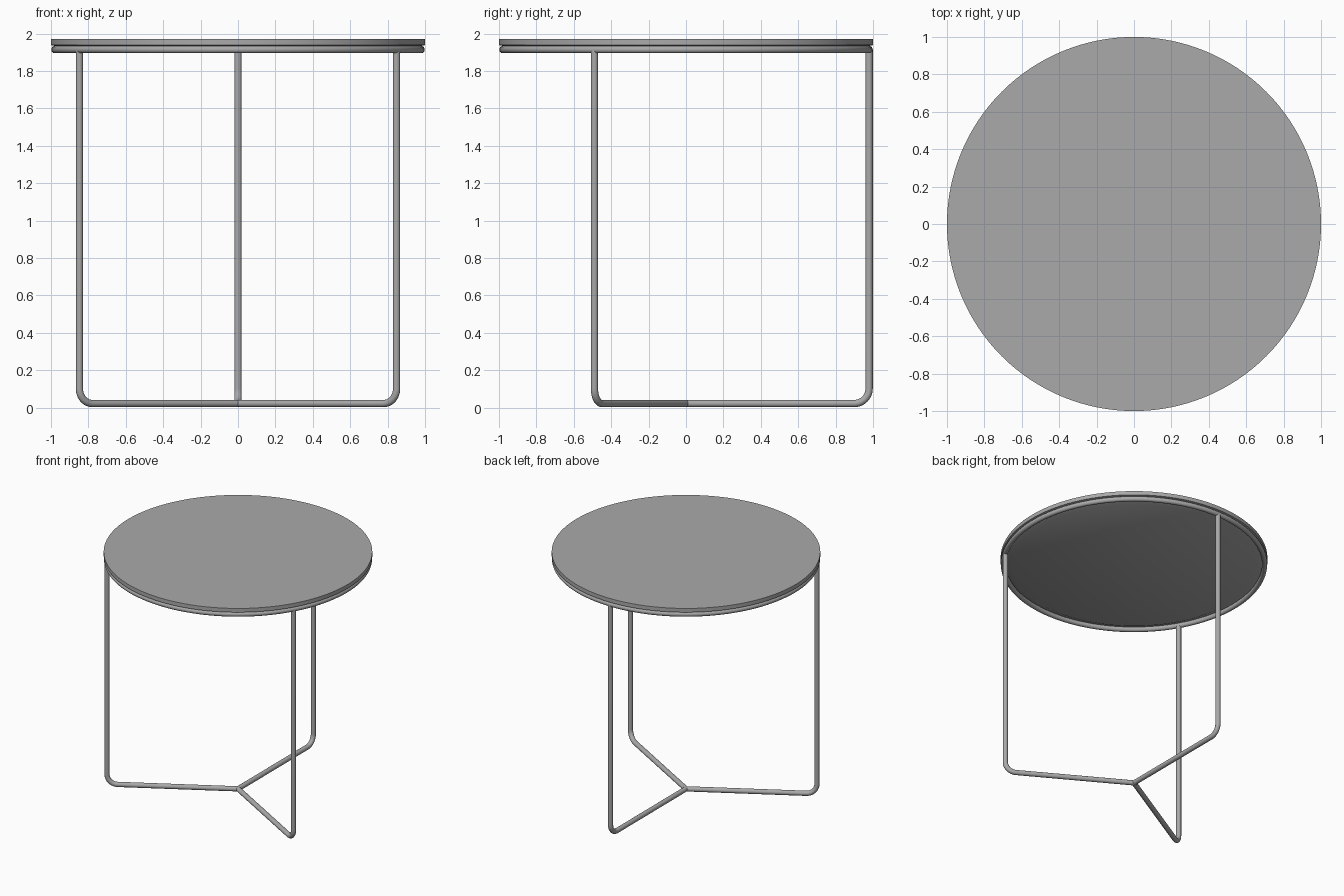
import bpy, bmesh, math
from mathutils import Vector

if "Cube" in bpy.data.objects:
    bpy.data.objects.remove(bpy.data.objects["Cube"])

steel = bpy.data.materials.new("grey steel")
steel.diffuse_color = (0.4, 0.4, 0.4, 1)
steel.use_nodes = True
steel.node_tree.nodes["Principled BSDF"].inputs["Base Color"].default_value = steel.diffuse_color

ROD = 0.0195      # tube radius
REACH = 0.979     # leg and ring radius from centre
FLOOR = 0.0215    # height of the floor rods' centre line
RING_Z = 1.914
BEND = 0.08


def tube(name, points, cyclic=False):
    cu = bpy.data.curves.new(name, 'CURVE')
    cu.dimensions = '3D'
    cu.bevel_depth = ROD
    cu.bevel_resolution = 6
    cu.use_fill_caps = True
    sp = cu.splines.new('POLY')
    sp.points.add(len(points) - 1)
    for p, co in zip(sp.points, points):
        p.co = (*co, 1)
    sp.use_cyclic_u = cyclic
    ob = bpy.data.objects.new(name, cu)
    bpy.context.collection.objects.link(ob)
    finish(ob, True)


def finish(ob, convert=False):
    bpy.ops.object.select_all(action='DESELECT')
    bpy.context.view_layer.objects.active = ob
    ob.select_set(True)
    if convert:
        bpy.ops.object.convert(target='MESH')
        ob = bpy.context.object
    ob.data.materials.clear()
    ob.data.materials.append(steel)
    bpy.ops.object.shade_smooth_by_angle(angle=math.radians(35))


def lathe(name, profile, n=128):
    bm = bmesh.new()
    vs = [bm.verts.new((r, 0, z)) for r, z in profile]
    es = [bm.edges.new(pair) for pair in zip(vs, vs[1:])]
    bmesh.ops.spin(bm, geom=vs + es, axis=(0, 0, 1), cent=(0, 0, 0),
                   angle=math.tau, steps=n)
    bmesh.ops.remove_doubles(bm, verts=bm.verts, dist=1e-5)
    bmesh.ops.recalc_face_normals(bm, faces=bm.faces)
    me = bpy.data.meshes.new(name)
    bm.to_mesh(me)
    bm.free()
    ob = bpy.data.objects.new(name, me)
    bpy.context.collection.objects.link(ob)
    finish(ob)


# round top with a shallow tapered underside
lathe("table_top", [(0, 1.97), (1.0, 1.97), (1.0, 1.938), (0.96, 1.93),
                    (0.91, 1.905), (0, 1.905)])

# ring under the top
tube("support_ring", [(REACH * math.cos(math.tau * i / 128),
                       REACH * math.sin(math.tau * i / 128), RING_Z)
                      for i in range(128)], True)

# three bent rods: floor spoke plus upright leg
for name, deg in (("back_leg", 90), ("left_leg", 210), ("right_leg", 330)):
    d = Vector((math.cos(math.radians(deg)), math.sin(math.radians(deg)), 0))
    path = [(0, FLOOR)]
    for i in range(13):
        a = math.pi / 2 * i / 12
        path.append((REACH - BEND + BEND * math.sin(a),
                     FLOOR + BEND - BEND * math.cos(a)))
    path.append((REACH, RING_Z))
    tube(name, [d * r + Vector((0, 0, z)) for r, z in path])
